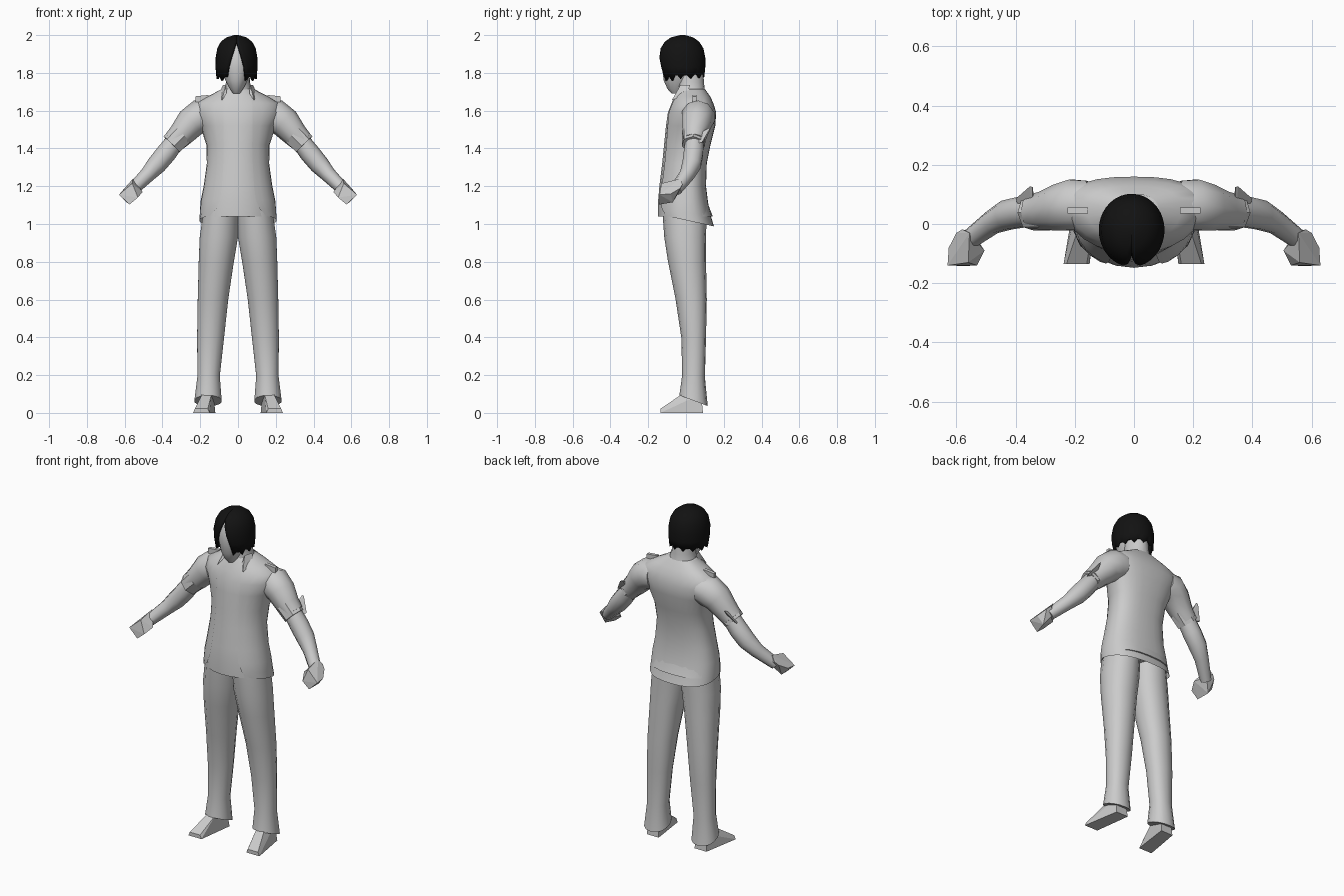
import bpy, bmesh, math
from mathutils import Vector

if "Cube" in bpy.data.objects:
    bpy.data.objects.remove(bpy.data.objects["Cube"])


def finish(name, bm, mirror=False, smooth=True, thick=0.0):
    bmesh.ops.recalc_face_normals(bm, faces=bm.faces)
    me = bpy.data.meshes.new(name)
    bm.to_mesh(me)
    bm.free()
    ob = bpy.data.objects.new(name, me)
    bpy.context.collection.objects.link(ob)
    bpy.ops.object.select_all(action='DESELECT')
    ob.select_set(True)
    bpy.context.view_layer.objects.active = ob
    if smooth:
        bpy.ops.object.shade_smooth_by_angle(angle=math.radians(40))
    if mirror:
        ob.modifiers.new("mirror", 'MIRROR').use_mirror_merge = False
    if thick:
        s = ob.modifiers.new("thickness", 'SOLIDIFY')
        s.thickness, s.offset = thick, -1
    return ob


def loft(name, rings, closed=True, caps=(True, True), **kw):
    bm = bmesh.new()
    rows = [[bm.verts.new(p) for p in r] for r in rings]
    n = len(rows[0])
    for a, b in zip(rows, rows[1:]):
        for i in range(n if closed else n - 1):
            j = (i + 1) % n
            bm.faces.new((a[i], a[j], b[j], b[i]))
    for use, r in zip(caps, (rows[0], rows[-1])):
        if use:
            bm.faces.new(r)
    return finish(name, bm, **kw)


def ring(z, cx, rx, yf, cy, yb, n=20, gap=None, slope=0, back=2.0):
    """Horizontal section; gap = half width of an opening at the front."""
    g = math.asin(min(gap / rx, 1)) if gap is not None else 0
    span = 2 * math.pi - 2 * g
    pts = []
    for i in range(n):
        a = -math.pi / 2 + g + span * i / (n if gap is None else n - 1)
        c, s = math.cos(a), math.sin(a)
        if s > 0:
            c = math.copysign(abs(c) ** (2 / back), c)
            y = cy + (yb - cy) * s ** (2 / back)
        else:
            y = cy + (cy - yf) * s
        pts.append(Vector((cx + rx * c, y, z - slope * y)))
    return pts


def tube(name, path, n=10, **kw):
    """Round limb along a path of (x, y, z, radius)."""
    pts = [Vector(p[:3]) for p in path]
    rings = []
    for i, p in enumerate(path):
        d = (pts[min(i + 1, len(pts) - 1)] - pts[max(i - 1, 0)]).normalized()
        u = d.cross(Vector((0, 1, 0))).normalized()
        v = d.cross(u)
        rings.append([pts[i] + p[3] * (u * math.cos(2 * math.pi * k / n) + v * math.sin(2 * math.pi * k / n))
                      for k in range(n)])
    return loft(name, rings, **kw)


def hull(name, pts, **kw):
    bm = bmesh.new()
    for p in pts:
        bm.verts.new(p)
    bmesh.ops.convex_hull(bm, input=bm.verts)
    return finish(name, bm, **kw)


# Torso sections: z, half width, front y, widest y, back y, jacket opening
torso = [(1.02, .205, -.152, 0, .148, .15), (1.06, .203, -.155, 0, .132, .115),
         (1.12, .198, -.152, 0, .117, .095), (1.2, .182, -.145, 0, .106, .085),
         (1.32, .165, -.13, .01, .11, .078), (1.42, .168, -.12, .03, .13, .075),
         (1.52, .2, -.11, .05, .155, .078), (1.59, .235, -.1, .06, .16, .078),
         (1.64, .222, -.08, .06, .145, .075), (1.675, .16, -.065, .05, .128, .07),
         (1.715, .085, -.045, .035, .1, .06)]

# Shirt under the open jacket
loft("shirt", [ring(max(z, 1.04), 0, rx * .965, yf + .004, cy, yb - .006, back=2.5)
               for z, rx, yf, cy, yb, g in torso if z != 1.06])

# Open jacket, hem lower at the back
slopes = [.22, .15, .06] + [0] * 8
loft("jacket", [ring(z, 0, rx, yf, cy, yb, n=25, gap=g, slope=s, back=2.5)
                for (z, rx, yf, cy, yb, g), s in zip(torso, slopes)],
     closed=False, caps=(False, False))

# Shoulder tabs
hull("shoulder_tab", [(x, y, z + dz) for x, z in ((.155, 1.675), (.225, 1.668))
                      for y in (.035, .055) for dz in (-.05, .008)], mirror=True, smooth=False)

# Sleeves, rolled cuffs, pointed cuff flaps
tube("sleeve", [(.15, .07, 1.575, .08), (.2, .065, 1.57, .09), (.25, .055, 1.535, .082),
                (.3, .045, 1.475, .068), (.34, .042, 1.435, .06)], mirror=True)
tube("rolled_cuff", [(.295, .042, 1.475, .066), (.35, .038, 1.42, .062)], n=7, mirror=True, smooth=False)
hull("cuff_flap", [(.342, .125, 1.51), (.352, .127, 1.505), (.4, .085, 1.432), (.375, .02, 1.42),
                   (.335, .06, 1.43), (.345, .03, 1.46)], mirror=True, smooth=False)

# Forearms and mitten hands
tube("forearm", [(.33, .045, 1.44, .05), (.38, .04, 1.375, .054), (.43, .03, 1.315, .052),
                 (.48, .005, 1.26, .041), (.56, -.055, 1.18, .033)], mirror=True)
hull("hand", [(.556, -.03, 1.24), (.6, -.03, 1.19), (.58, -.018, 1.21), (.626, -.08, 1.16),
              (.63, -.14, 1.155), (.575, -.142, 1.103), (.53, -.14, 1.14), (.56, -.13, 1.215),
              (.505, -.09, 1.17), (.545, -.03, 1.18), (.59, -.07, 1.115)], mirror=True, smooth=False)

# Trouser legs: z, inner x, outer x, front y, back y, hem slope
legs = [(.08, .085, .232, -.035, .115, .38), (.2, .095, .216, -.02, .1, .1), (.4, .072, .218, -.025, .106, 0),
        (.6, .05, .215, -.055, .11, 0), (.8, .02, .21, -.095, .106, 0), (.93, -.002, .205, -.115, .106, 0),
        (1.07, -.005, .185, -.125, .11, 0)]
loft("trouser_leg", [ring(z, (a + b) / 2, (b - a) / 2, f, (f + k) / 2, k, n=14, slope=s, back=2.3)
                     for z, a, b, f, k, s in legs], mirror=True)

# Shoes
hull("shoe", [(.15, -.135, 0), (.238, -.135, 0), (.12, .09, 0), (.2, .09, 0),
              (.16, -.135, .022), (.228, -.135, .022), (.145, -.05, .07), (.2, -.05, .07),
              (.14, -.02, .1), (.19, -.02, .1), (.13, .08, .1), (.19, .08, .1)], mirror=True, smooth=False)

# Neck, collar and head
loft("neck", [ring(1.64, 0, .1, -.06, .03, .12), ring(1.71, 0, .075, -.045, .03, .1),
              ring(1.75, 0, .063, -.05, .02, .095), ring(1.84, 0, .06, -.06, .01, .09)])
hull("collar_point", [(.065, -.03, 1.735), (.08, .02, 1.735), (.1, .01, 1.69),
                      (.085, -.075, 1.655), (.06, -.05, 1.69)], mirror=True, smooth=False)
loft("head", [ring(1.69, -.008, .018, -.075, -.055, -.02, 14), ring(1.715, -.008, .036, -.098, -.05, .0, 14),
              ring(1.76, -.008, .06, -.118, -.04, .05, 14), ring(1.83, -.008, .083, -.127, -.03, .075, 14),
              ring(1.9, -.008, .086, -.122, -.025, .08, 14), ring(1.96, -.008, .065, -.09, -.02, .055, 14)])

# Bobbed hair parted over the face
hair = [(1.775, .108, -.118, .098, .05), (1.83, .111, -.14, .102, .042), (1.88, .111, -.145, .102, .028),
        (1.93, .102, -.135, .092, .012), (1.965, .083, -.112, .07, .001), (1.988, .053, -.08, .038, .0),
        (2.0, .012, -.032, -.005, .0)]
rows = [ring(z, -.008, rx, yf, -.02, yb, n=33, gap=g) for z, rx, yf, yb, g in hair]
for i, p in enumerate(rows[0]):
    p.z += (.012 if i % 3 else -.008) + .08 * max(p.y, 0) - (.01 if p.y < -.07 else 0)
bangs = loft("hair", rows, closed=False, caps=(False, True), thick=.012)
black = bpy.data.materials.new("black_hair")
black.diffuse_color = (.006, .006, .006, 1)
black.use_nodes = True
black.node_tree.nodes["Principled BSDF"].inputs["Base Color"].default_value = black.diffuse_color
bangs.data.materials.append(black)
